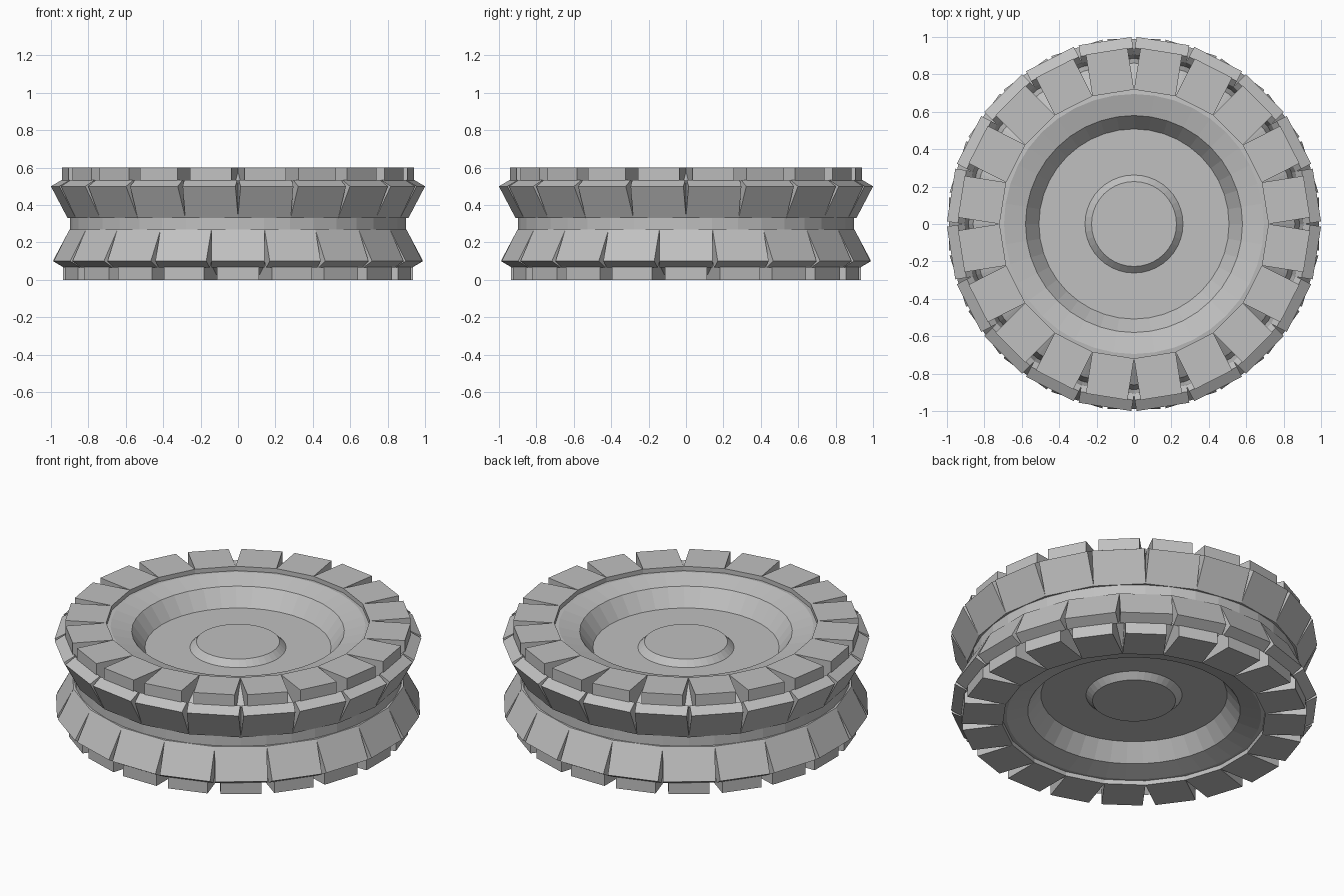
import bpy, bmesh, math

if "Cube" in bpy.data.objects:
    bpy.data.objects.remove(bpy.data.objects["Cube"])

COUNT = 20          # tread lugs per side
HEIGHT = 0.6        # full wheel height
STEP = 2 * math.pi / COUNT

grey = bpy.data.materials.new("rubber_grey")
grey.diffuse_color = (0.53, 0.53, 0.53, 1)
grey.use_nodes = True
grey.node_tree.nodes["Principled BSDF"].inputs["Base Color"].default_value = grey.diffuse_color


def finish(name, bm):
    bmesh.ops.recalc_face_normals(bm, faces=bm.faces)
    mesh = bpy.data.meshes.new(name)
    bm.to_mesh(mesh)
    bm.free()
    mesh.materials.append(grey)
    obj = bpy.data.objects.new(name, mesh)
    bpy.context.collection.objects.link(obj)
    return obj


def lathe(name, profile, segments):
    """Revolve (radius, z) points around the z axis."""
    bm = bmesh.new()
    verts = [bm.verts.new((r, 0, z)) for r, z in profile]
    edges = [bm.edges.new(pair) for pair in zip(verts, verts[1:])]
    bmesh.ops.spin(bm, geom=verts + edges, axis=(0, 0, 1), cent=(0, 0, 0),
                   angle=2 * math.pi, steps=segments, use_duplicate=False)
    bmesh.ops.remove_doubles(bm, verts=bm.verts, dist=0.0005)
    return finish(name, bm)


def lug_ring(name, profile, width, offset, flip):
    """Extrude a radial (radius, z) outline sideways and repeat it around the wheel."""
    bm = bmesh.new()
    for i in range(COUNT):
        a = offset + i * STEP
        c, s = math.cos(a), math.sin(a)
        sides = []
        for t in (-width / 2, width / 2):
            sides.append([bm.verts.new((r * c - t * s, r * s + t * c,
                                        HEIGHT - z if flip else z))
                          for r, z in profile])
        left, right = sides
        bm.faces.new(left)
        bm.faces.new(right[::-1])
        n = len(profile)
        for k in range(n):
            j = (k + 1) % n
            bm.faces.new((left[k], right[k], right[j], left[j]))
    return finish(name, bm)


# Dished wheel body with a raised hub, the same on both faces
upper = [(0, 0.482), (0.227, 0.482), (0.262, 0.447), (0.508, 0.447),
         (0.58, 0.545), (0.695, 0.576), (0.73, 0.572), (0.86, 0.49), (0.897, 0.36)]
lower = [(r, HEIGHT - z) for r, z in reversed(upper)]
lathe("wheel_body", upper + lower, 40)

# Slanted outer treads and raised side blocks; the two sides are staggered
tread = [(0.86, 0.33), (0.90, 0.33), (0.99, 0.50), (0.93, 0.535), (0.895, 0.50)]
block = [(0.71, 0.60), (0.935, 0.60), (0.935, 0.53), (0.87, 0.48), (0.71, 0.56)]
for side, offset, flip in (("upper", STEP / 2, False), ("lower", 0, True)):
    lug_ring(side + "_outer_treads", tread, 0.286, offset, flip)
    lug_ring(side + "_side_blocks", block, 0.225, offset, flip)
